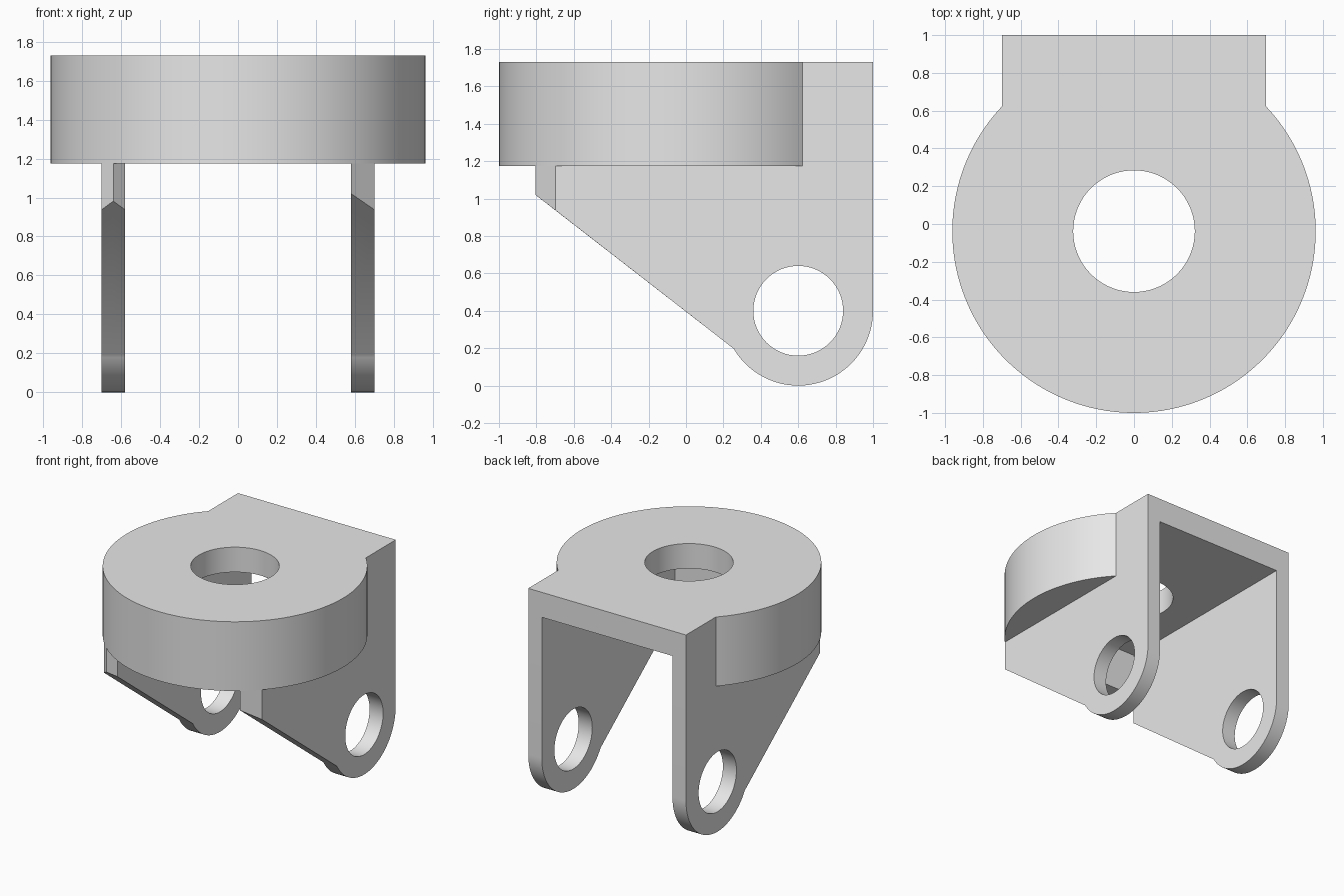
import bpy, bmesh
from math import pi, cos, sin, atan2, sqrt, radians

cube = bpy.data.objects.get("Cube")
if cube:
    bpy.data.objects.remove(cube, do_unlink=True)

grey = bpy.data.materials.new("light_grey")
grey.use_nodes = True
colour = (0.8, 0.8, 0.8, 1)
grey.diffuse_color = colour
grey.node_tree.nodes["Principled BSDF"].inputs["Base Color"].default_value = colour

TOP, RIM, CEILING = 1.73, 1.175, 1.53      # heights of the head
OUT, IN = 0.70, 0.58                       # outer and inner faces of the legs
DISC_Y, DISC_R, BORE_R = -0.038, 0.962, 0.322
PIN_Y, PIN_Z, PIN_R, EYE_R = 0.6, 0.4, 0.24, 0.4


def loft(name, sections):
    """Solid through matching closed sections, capped at both ends."""
    bm = bmesh.new()
    rings = [[bm.verts.new(p) for p in s] for s in sections]
    for a, b in zip(rings, rings[1:]):
        for i in range(len(a)):
            j = (i + 1) % len(a)
            bm.faces.new((a[i], a[j], b[j], b[i]))
    bm.faces.new(rings[0])
    bm.faces.new(rings[-1])
    bmesh.ops.recalc_face_normals(bm, faces=bm.faces)
    mesh = bpy.data.meshes.new(name)
    bm.to_mesh(mesh)
    bm.free()
    mesh.materials.append(grey)
    obj = bpy.data.objects.new(name, mesh)
    bpy.context.collection.objects.link(obj)
    return obj


def arc(cx, cy, r, start, end, steps):
    return [(cx + r * cos(start + (end - start) * i / steps),
             cy + r * sin(start + (end - start) * i / steps)) for i in range(steps + 1)]


def select(obj):
    bpy.ops.object.select_all(action='DESELECT')
    obj.select_set(True)
    bpy.context.view_layer.objects.active = obj


def cut(obj, cutter):
    cutter.hide_render = True
    mod = obj.modifiers.new("cut", 'BOOLEAN')
    mod.operation = 'DIFFERENCE'
    mod.solver = 'EXACT'
    mod.object = cutter
    select(obj)
    bpy.ops.object.modifier_apply(modifier=mod.name)
    bpy.data.objects.remove(cutter, do_unlink=True)


def finish(obj):
    select(obj)
    bpy.ops.object.shade_smooth_by_angle(angle=radians(30))


# Head: round disc merged with a square back block
meet = atan2(sqrt(DISC_R ** 2 - OUT ** 2), OUT)
outline = arc(0, DISC_Y, DISC_R, meet, -pi - meet, 120) + [(-OUT, 1), (OUT, 1)]
head = loft("head", [[(x, y, z) for x, y in outline] for z in (RIM, TOP)])

# Pocket between the legs, open to the back and below
pocket = [(-IN, -0.69), (IN, -0.69), (IN, 1.2), (-IN, 1.2)]
cut(head, loft("pocket_cutter", [[(x, y, z) for x, y in pocket] for z in (1, CEILING)]))

# Vertical bore through the head
bore = arc(0, DISC_Y, BORE_R, 0, 2 * pi, 72)[:-1]
cut(head, loft("bore_cutter", [[(x, y, z) for x, y in bore] for z in (1, 2)]))
finish(head)


# Legs: rounded eye at the bottom, sloping front edge, angled front corner
def slope(y):
    return 0.4 - 0.77 * y


def leg(name, stations):
    eye = arc(PIN_Y, PIN_Z, EYE_R, 0, radians(-149.5), 48)
    sections = []
    for x, front in stations:
        side = [(1, RIM)] + eye + [(front, slope(front)), (front, RIM)]
        sections.append([(x, y, z) for y, z in side])
    obj = loft(name, sections)
    pin = arc(PIN_Y, PIN_Z, PIN_R, 0, 2 * pi, 64)[:-1]
    cut(obj, loft("pin_cutter", [[(x, y, z) for y, z in pin] for x in (-1, 1)]))
    finish(obj)


leg("left_leg", [(IN, -0.805), (OUT, -0.698)])
leg("right_leg", [(-OUT, -0.698), (-0.64, -0.755), (-IN, -0.698)])
